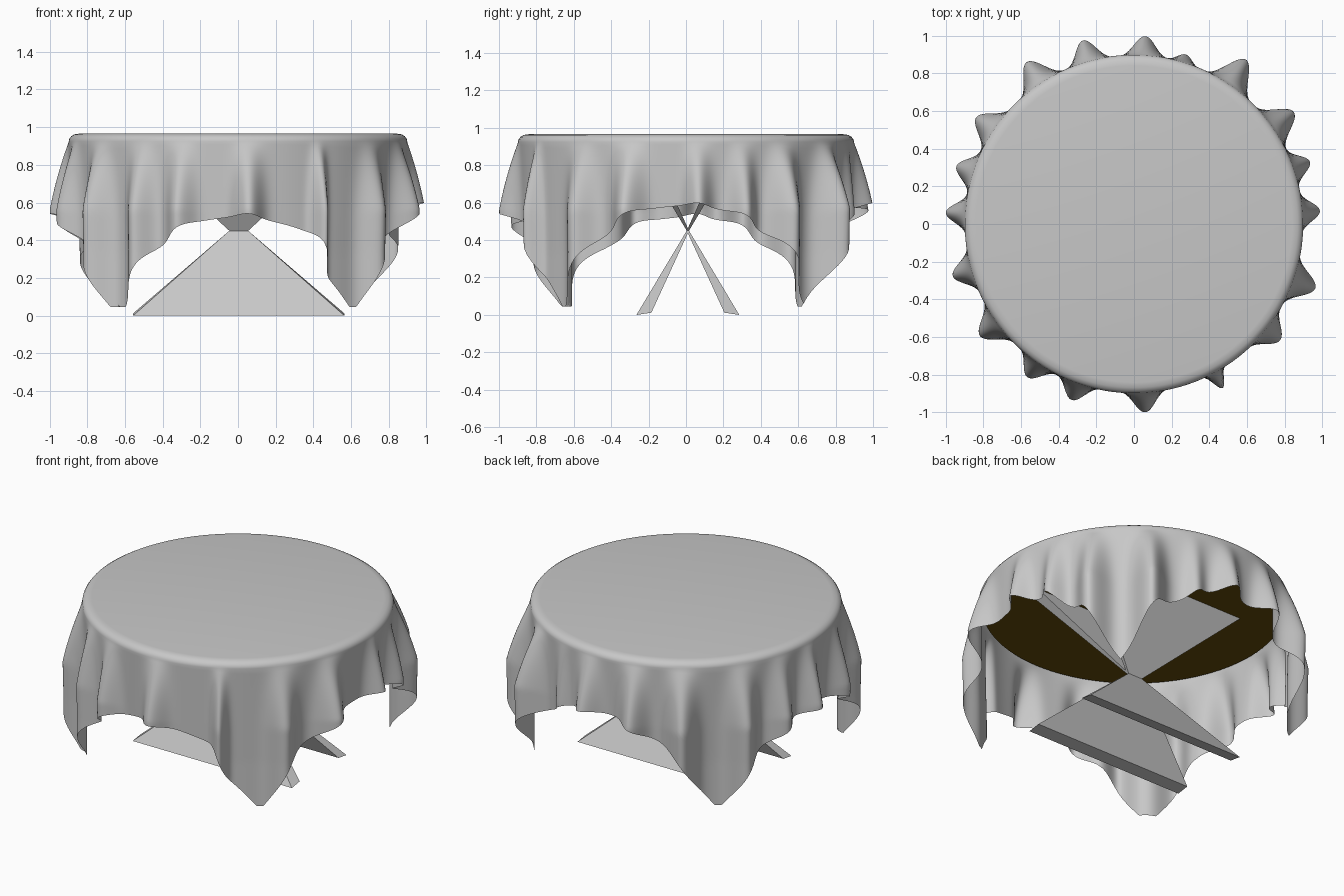
import bpy, bmesh, math

if "Cube" in bpy.data.objects:
    bpy.data.objects.remove(bpy.data.objects["Cube"])

def material(name, rgb):
    m = bpy.data.materials.new(name)
    m.diffuse_color = (*rgb, 1)
    m.use_nodes = True
    m.node_tree.nodes["Principled BSDF"].inputs["Base Color"].default_value = m.diffuse_color
    return m

GREY = material("light_grey", (0.575, 0.575, 0.575))
BROWN = material("dark_brown", (0.125, 0.07, 0.003))

def make_object(name, bm, mat):
    bmesh.ops.recalc_face_normals(bm, faces=bm.faces)
    me = bpy.data.meshes.new(name)
    bm.to_mesh(me)
    bm.free()
    me.materials.append(mat)
    ob = bpy.data.objects.new(name, me)
    bpy.context.collection.objects.link(ob)
    return ob

# Folds of the cloth: angle in degrees, outer radius, half width in degrees
FOLDS = [(4, 1.005, 4), (19.5, 1.0, 4), (35, 1.045, 5), (55.7, 1.065, 5), (73, .95, 3.5),
         (86.6, 1.015, 4.5), (105.5, 1.02, 4.5), (123.5, 1.04, 5), (146, 1.02, 5),
         (162, 1.0, 4.5), (176.5, 1.01, 4), (196, 1.01, 4.5), (216, 1.02, 5),
         (235.2, 1.0, 4.5), (250.5, 1.0, 4.5), (273.4, 1.01, 4.5), (298.4, 1.0, 2.5),
         (321.5, 1.0, 5), (340.5, 1.03, 5)]
RIM, N, RINGS = 0.898, 480, 24
TUCKED = 298.4  # the tight fold that swallows most cloth

def fold_shape(deg):
    """Outward reach and cloth take-up at an angle."""
    reach = strength = 0
    for a, r, w in FOLDS:
        d = (deg - a + 180) % 360 - 180
        g = math.exp(-(d / w) ** 2)
        reach += (r - RIM) * g
        strength += g * (4 if a == TUCKED else 1.2)
    return reach, strength

def cloth_angles():
    """Folds take up more cloth than the hollows; corners stay on the diagonals."""
    step, out, per = 360 / N, [], N // 4
    for q in range(4):
        start = 45 + 90 * q
        w = [1 + fold_shape(start + (i + .5) * step)[1] for i in range(per)]
        acc = 0
        for i in range(per):
            out.append((start + i * step, start + 90 * acc / sum(w)))
            acc += w[i]
    return out

# Square tablecloth draped over the round top
bm = bmesh.new()
columns = []
for deg, src in cloth_angles():
    c, s = math.cos(math.radians(src)), math.sin(math.radians(src))
    side = min((1.27 if v > 0 else 1.33) / max(abs(v), 1e-6) for v in (c, s))
    length = side - 0.93
    reach, _ = fold_shape(deg)
    profile = [(0.84, 0.966), (0.868, 0.962), (0.886, 0.951), (0.896, 0.937)]
    for k in range(RINGS + 1):
        drop = length * k / RINGS
        grow = min(1, drop / 0.38)
        grow = 1.3 * grow - 0.3 * grow ** 2
        r = RIM + reach * grow - 0.014 * min(1, drop / 0.6)
        z = 0.925 - drop + 0.15 * reach * grow
        profile.append((r, max(z, 0.035 + 0.01 * k / RINGS)))
    a = math.radians(deg)
    columns.append([bm.verts.new((r * math.cos(a), r * math.sin(a), z)) for r, z in profile])
for i, col in enumerate(columns):
    nxt = columns[(i + 1) % N]
    for k in range(len(col) - 1):
        bm.faces.new((col[k], col[k + 1], nxt[k + 1], nxt[k]))
bm.faces.new([col[0] for col in columns])
cloth = make_object("tablecloth", bm, GREY)
for p in cloth.data.polygons:
    p.use_smooth = True

# Round table top under the cloth
bm = bmesh.new()
bmesh.ops.create_cone(bm, cap_ends=True, segments=96, radius1=0.878, radius2=0.878, depth=0.035)
bmesh.ops.translate(bm, verts=bm.verts, vec=(0, 0, 0.935))
make_object("table_top", bm, BROWN)

# Two crossed hourglass planks: (z, half width, centre y, half thickness)
def crossed_leg(name, side):
    bm = bmesh.new()
    rings = []
    for z, hw, y, t in [(0, .56, -.235, .04), (.45, .05, 0, .006), (.92, .56, .245, .04)]:
        ring = []
        for sx, sy in ((-1, -1), (1, -1), (1, 1), (-1, 1)):
            lift = 0.012 if z == 0 and sy > 0 else 0
            ring.append(bm.verts.new((0.004 + sx * hw, 0.01 + side * (y + sy * t), z + lift)))
        rings.append(ring)
    for lo, hi in zip(rings, rings[1:]):
        for i in range(4):
            j = (i + 1) % 4
            bm.faces.new((lo[i], lo[j], hi[j], hi[i]))
    bm.faces.new(rings[0])
    bm.faces.new(rings[-1])
    make_object(name, bm, GREY)

crossed_leg("front_leg", 1)
crossed_leg("back_leg", -1)
